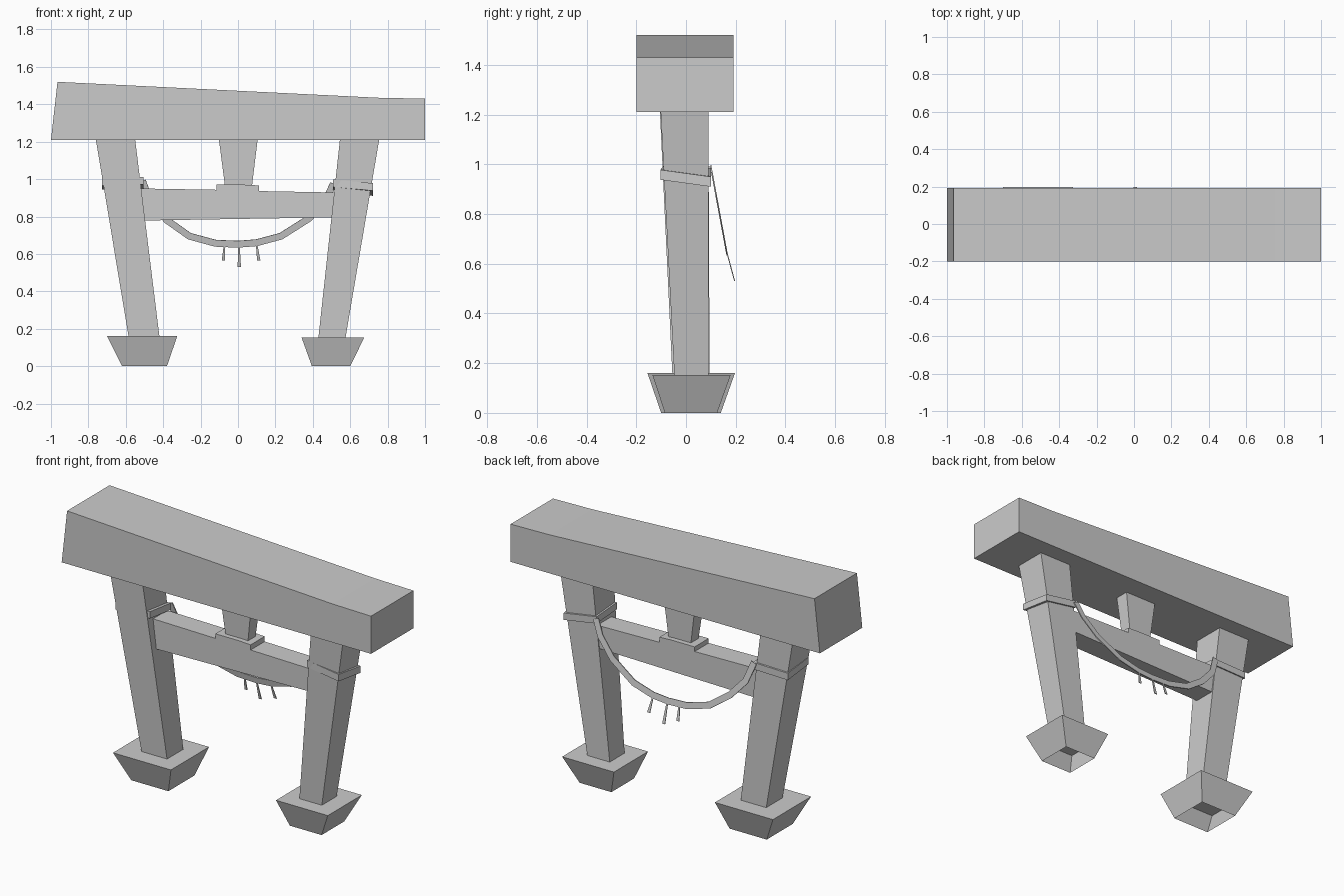
import bpy, bmesh
from mathutils import Vector

if "Cube" in bpy.data.objects:
    bpy.data.objects.remove(bpy.data.objects["Cube"])


def make_object(name, verts, faces):
    mesh = bpy.data.meshes.new(name)
    bm = bmesh.new()
    vs = [bm.verts.new(v) for v in verts]
    for f in faces:
        bm.faces.new([vs[i] for i in f])
    bmesh.ops.recalc_face_normals(bm, faces=bm.faces)
    bm.to_mesh(mesh)
    bm.free()
    obj = bpy.data.objects.new(name, mesh)
    bpy.context.collection.objects.link(obj)
    return obj


def loft(name, low, high, open_bottom=False):
    """Join two corner loops of equal length into a solid."""
    n = len(low)
    faces = [(i, (i + 1) % n, n + (i + 1) % n, n + i) for i in range(n)]
    faces.append(tuple(range(n, 2 * n)))
    if not open_bottom:
        faces.append(tuple(range(n)))
    return make_object(name, list(low) + list(high), faces)


def rect(x0, x1, y0, y1, z):
    return [(x0, y0, z), (x1, y0, z), (x1, y1, z), (x0, y1, z)]


def extrude_profile(name, profile, y0, y1):
    """Extrude an x-z outline along y."""
    return loft(name, [(x, y0, z) for x, z in profile], [(x, y1, z) for x, z in profile])


# Heavy slanted top beam
extrude_profile("top_beam", [(-1, 1.21), (1, 1.21), (1, 1.43), (0.75, 1.435), (-0.965, 1.52)],
                -0.20, 0.192)

# Cross beam with raised pad in the middle
extrude_profile("cross_beam", [(-0.535, 0.778), (0.535, 0.796), (0.535, 0.928), (0.113, 0.936),
                               (0.113, 0.966), (0.035, 0.97), (-0.115, 0.97), (-0.115, 0.943),
                               (-0.535, 0.95)], -0.045, 0.085)

# Centre strut
loft("centre_strut", rect(-0.07, 0.075, -0.015, 0.055, 0.965),
     rect(-0.102, 0.105, -0.025, 0.06, 1.212))

# Legs
loft("left_leg", rect(-0.585, -0.42, -0.055, 0.095, 0.158),
     rect(-0.76, -0.55, -0.105, 0.09, 1.212))
loft("right_leg", rect(0.43, 0.575, -0.047, 0.09, 0.153),
     rect(0.545, 0.755, -0.102, 0.09, 1.212))

# Flared feet, hollow underneath
loft("left_foot", rect(-0.62, -0.38, -0.10, 0.14, 0),
     rect(-0.70, -0.325, -0.155, 0.197, 0.16), True)
loft("right_foot", rect(0.395, 0.60, -0.085, 0.125, 0),
     rect(0.34, 0.675, -0.135, 0.18, 0.153), True)

# Tilted bands around the legs
bands = {
    "left_band": [(-0.728, -0.09, 0.985), (-0.505, -0.09, 0.992),
                  (-0.505, 0.10, 0.97), (-0.728, 0.10, 0.965)],
    "right_band": [(0.508, -0.0875, 0.978), (0.722, -0.103, 0.958),
                   (0.722, 0.10, 0.93), (0.508, 0.10, 0.965)],
}
for name, loop in bands.items():
    loft(name, [(x, y, z - 0.02) for x, y, z in loop], [(x, y, z + 0.02) for x, y, z in loop])

# Hanging ribbon behind the cross beam
path = [(-0.51, 0.99), (-0.47, 0.88), (-0.38, 0.78), (-0.26, 0.695), (-0.12, 0.657), (0, 0.652),
        (0.10, 0.66), (0.23, 0.695), (0.38, 0.79), (0.47, 0.89), (0.51, 0.975)]
pts = [Vector(p) for p in path]
verts = []
for i, p in enumerate(pts):
    d = (pts[min(i + 1, len(pts) - 1)] - pts[max(i - 1, 0)]).normalized()
    side = Vector((-d.y, d.x)) * 0.018
    for q in (p + side, p - side):
        verts.append((q.x, 0.1 + (0.99 - q.y) * 0.185, q.y))
ribbon = make_object("hanging_ribbon", verts,
                     [(2 * i, 2 * i + 1, 2 * i + 3, 2 * i + 2) for i in range(len(pts) - 1)])
solid = ribbon.modifiers.new("Thickness", 'SOLIDIFY')
solid.thickness = 0.006
solid.offset = 0

# Thin tassels below the ribbon
for i, (xt, xb, zb) in enumerate([(-0.072, -0.078, 0.565), (0.005, 0.007, 0.53),
                                  (0.10, 0.111, 0.565)]):
    yb = 0.165 + (0.64 - zb) * 0.28
    loft(f"tassel_{i + 1}", rect(xb - 0.009, xb + 0.009, yb - 0.002, yb + 0.002, zb),
         rect(xt - 0.004, xt + 0.004, 0.162, 0.166, 0.648))
